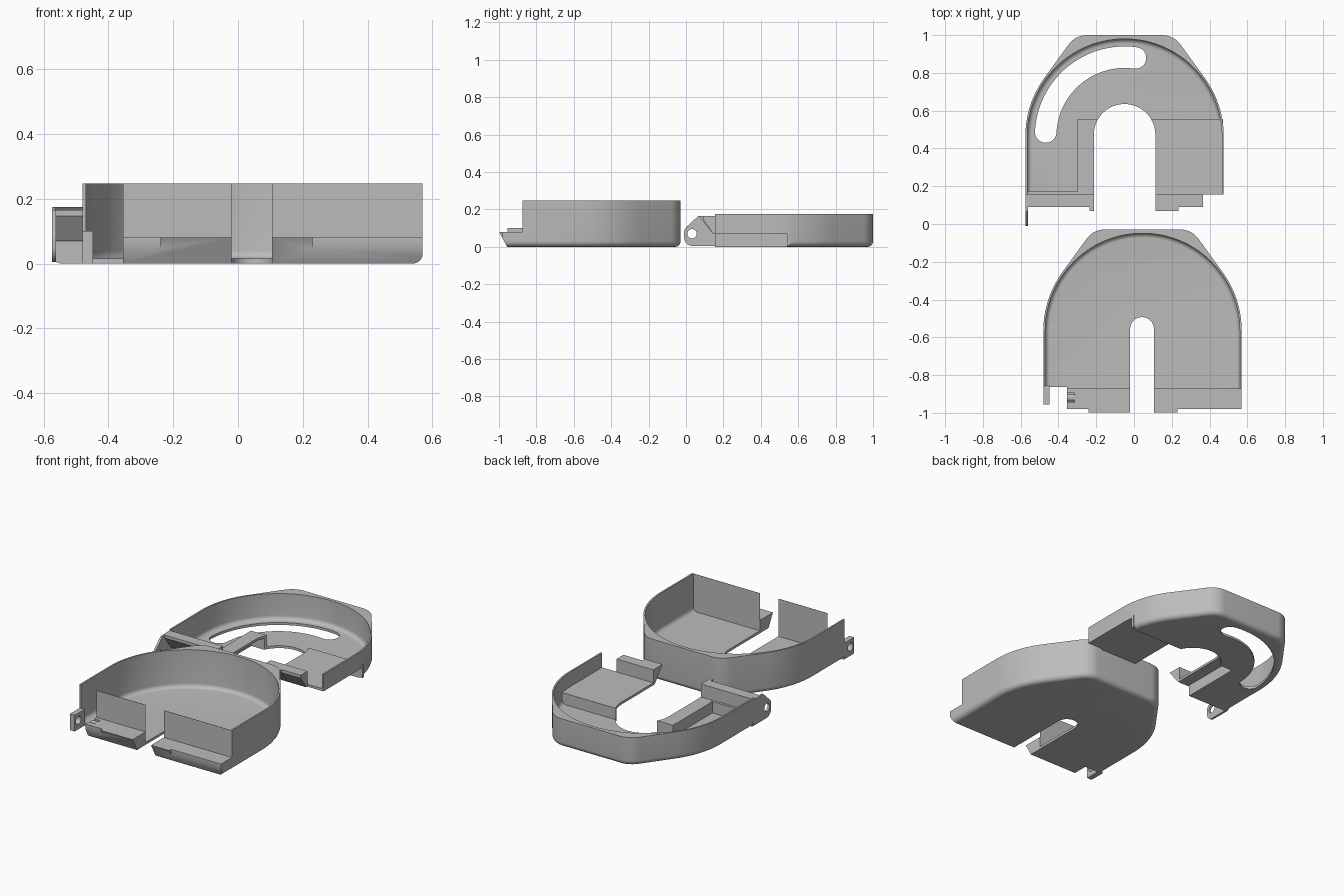
import bpy, bmesh, math
from mathutils import Vector

if "Cube" in bpy.data.objects:
    bpy.data.objects.remove(bpy.data.objects["Cube"])

grey = bpy.data.materials.new("mid_grey")
grey.diffuse_color = (0.5, 0.5, 0.5, 1)
grey.use_nodes = True
grey.node_tree.nodes["Principled BSDF"].inputs["Base Color"].default_value = grey.diffuse_color
R, RIN, RC, TOP, TAN = 0.525, 0.515, 0.12, 0.535, math.radians(36)


def arc(cx, cy, r, a0, a1, n):
    return [(cx + r * math.cos(a0 + (a1 - a0) * i / n),
             cy + r * math.sin(a0 + (a1 - a0) * i / n)) for i in range(n + 1)]


def loft(name, rings):
    """Closed solid through rings of equal point count."""
    bm = bmesh.new()
    vs = [[bm.verts.new(p) for p in ring] for ring in rings]
    n = len(vs[0])
    for a, b in zip(vs, vs[1:]):
        for i in range(n):
            bm.faces.new((a[i], a[(i + 1) % n], b[(i + 1) % n], b[i]))
    bm.faces.new(vs[0][::-1])
    bm.faces.new(vs[-1])
    bmesh.ops.recalc_face_normals(bm, faces=bm.faces)
    me = bpy.data.meshes.new(name)
    bm.to_mesh(me)
    bm.free()
    me.materials.append(grey)
    ob = bpy.data.objects.new(name, me)
    bpy.context.collection.objects.link(ob)
    return ob


def prism_z(name, pts, z0, z1):
    return loft(name, [[(x, y, z) for x, y in pts] for z in (z0, z1)])


def prism_x(name, pts, x0, x1):
    return loft(name, [[(x, y, z) for y, z in pts] for x in (x0, x1)])


def box(name, x0, x1, y0, y1, z0, z1):
    return prism_z(name, [(x0, y0), (x1, y0), (x1, y1), (x0, y1)], z0, z1)


def combine(ob, tool, op='DIFFERENCE'):
    m = ob.modifiers.new(op, 'BOOLEAN')
    m.operation, m.solver, m.object = op, 'EXACT', tool
    bpy.context.view_layer.objects.active = ob
    bpy.ops.object.modifier_apply(modifier=m.name)
    bpy.data.objects.remove(tool)


def finish(ob):
    bpy.ops.object.select_all(action='DESELECT')
    ob.select_set(True)
    bpy.context.view_layer.objects.active = ob
    bpy.ops.object.shade_smooth_by_angle(angle=math.radians(30))


def shell_outline(cx, cy, front, d):
    """Arc sides, slanted shoulders, rounded corners and a flat back."""
    fy = TOP - RC
    fx = (R - RC - fy * math.sin(TAN)) / math.cos(TAN)
    half = [(R - d, front - cy)] + arc(0, 0, R - d, 0, TAN, 14)
    half += arc(fx, fy, RC - d, TAN, math.pi / 2, 8)
    pts = half + [(-x, y) for x, y in reversed(half)]
    return [(cx + x, cy + y) for x, y in pts]


def u_outline(cx, cy, front, r):
    return [(cx + r, front)] + arc(cx, cy, r, 0, math.pi, 56) + [(cx - r, front)]


def tray(name, cx, cy, front, cav_front, height):
    """Shell with rounded bottom edge and a round-ended cavity."""
    def steps(r):
        return [(r * (1 - math.sin(i * math.pi / 12)),
                 r * (1 - math.cos(i * math.pi / 12))) for i in range(7)]
    rings = [[(x, y, z) for x, y in shell_outline(cx, cy, front, d)]
             for d, z in steps(0.03)]
    rings.append([(x, y, height) for x, y in shell_outline(cx, cy, front, 0)])
    body = loft(name, rings)
    rings = [[(x, y, 0.015 + z) for x, y in u_outline(cx, cy, cav_front, RIN - d)]
             for d, z in steps(0.025)]
    rings.append([(x, y, 0.4) for x, y in u_outline(cx, cy, cav_front, RIN)])
    combine(body, loft("cavity_cutter", rings))
    return body


# --- Deep tray
deep = tray("deep_tray", 0.045, -0.564, -1.0, -0.872, 0.247)
combine(deep, box("c", -1, 1, -1.2, -0.873, 0.08, 0.5))          # low front lip
combine(deep, prism_x("c", [(-0.945, -0.02), (-1.01, 0.1), (-1.2, 0.1), (-1.2, -0.02)], -1, 1))
for x0, x1 in ((-1, -0.24), (0.23, 1)):                          # set-back lip ends
    combine(deep, box("c", x0, x1, -1.2, -0.98, -0.1, 0.2))
combine(deep, box("c", -0.7, -0.355, -1.2, -0.862, -0.1, 0.5))   # hinge gap
combine(deep, box("c", -0.4, -0.315, -0.945, -0.895, 0.03, 0.2)) # pin notch
combine(deep, prism_z("c", u_outline(0.0425, -0.556, -1.2, 0.063), -0.1, 0.5))
finish(deep)

# Hinge tab and pin
tab = prism_x("deep_tray_hinge_tab",
              [(-0.955, 0.0), (-0.855, 0.0), (-0.855, 0.1), (-0.955, 0.1)], -0.48, -0.447)
combine(tab, prism_x("c", arc(-0.918, 0.055, 0.025, 0, math.tau * 23 / 24, 23), -0.6, -0.4))
finish(tab)
pin = prism_x("hinge_pin", arc(-0.92, 0.06, 0.02, 0, math.tau * 23 / 24, 23), -0.355, -0.31)
finish(pin)

# --- Shallow tray
CX, CY = -0.05, 0.465
low = tray("shallow_tray", CX, CY, 0.155, 0.0, 0.175)
combine(low, box("platform", -0.3, 0.471, 0.1551, 0.555, 0.004, 0.085), 'UNION')
combine(low, box("front_wall", -0.571, -0.29, 0.1552, 0.172, 0.004, 0.086), 'UNION')
combine(low, box("c", -0.287, 0.7, 0.0, 0.54, -0.1, 0.07))       # underside recess
combine(low, prism_z("c", u_outline(CX, 0.472, -0.2, 0.163), -0.1, 0.5))

# Curved slot with round ends
a0, a1, rm, w = math.radians(82), math.radians(177), 0.418, 0.057
slot = arc(CX, CY, rm + w, a0, a1, 32)
slot += arc(CX + rm * math.cos(a1), CY + rm * math.sin(a1), w, a1, a1 + math.pi, 12)[1:-1]
slot += arc(CX, CY, rm - w, a1, a0, 32)
slot += arc(CX + rm * math.cos(a0), CY + rm * math.sin(a0), w, a0 + math.pi, a0 + math.tau, 12)[1:-1]
combine(low, prism_z("c", slot, -0.1, 0.1))
finish(low)

# Overhanging front lips
short = [(0.157, 0.07), (0.157, 0.165), (0.09, 0.165), (0.09, 0.147), (0.145, 0.07)]
long = [(0.157, 0.07), (0.157, 0.165), (0.068, 0.165), (0.145, 0.07)]
for name, prof, x0, x1 in (("left_lip", short, -0.57, -0.235),
                           ("left_lip_tip", long, -0.235, -0.213),
                           ("right_lip_tip", long, 0.113, 0.235),
                           ("right_lip", short, 0.235, 0.365)):
    finish(prism_x(name, prof, x0, x1))

# Hinge arm
arm = prism_x("hinge_arm", [(0.165, 0.005)] +
              arc(0.035, 0.05, 0.045, -math.pi / 2, -math.pi, 8) +
              arc(0.035, 0.075, 0.045, math.pi, math.radians(135), 4) +
              [(0.066, 0.165), (0.165, 0.165)], -0.575, -0.562)
combine(arm, prism_x("c", arc(0.032, 0.07, 0.025, 0, math.tau * 23 / 24, 23), -0.7, -0.5))
finish(arm)
